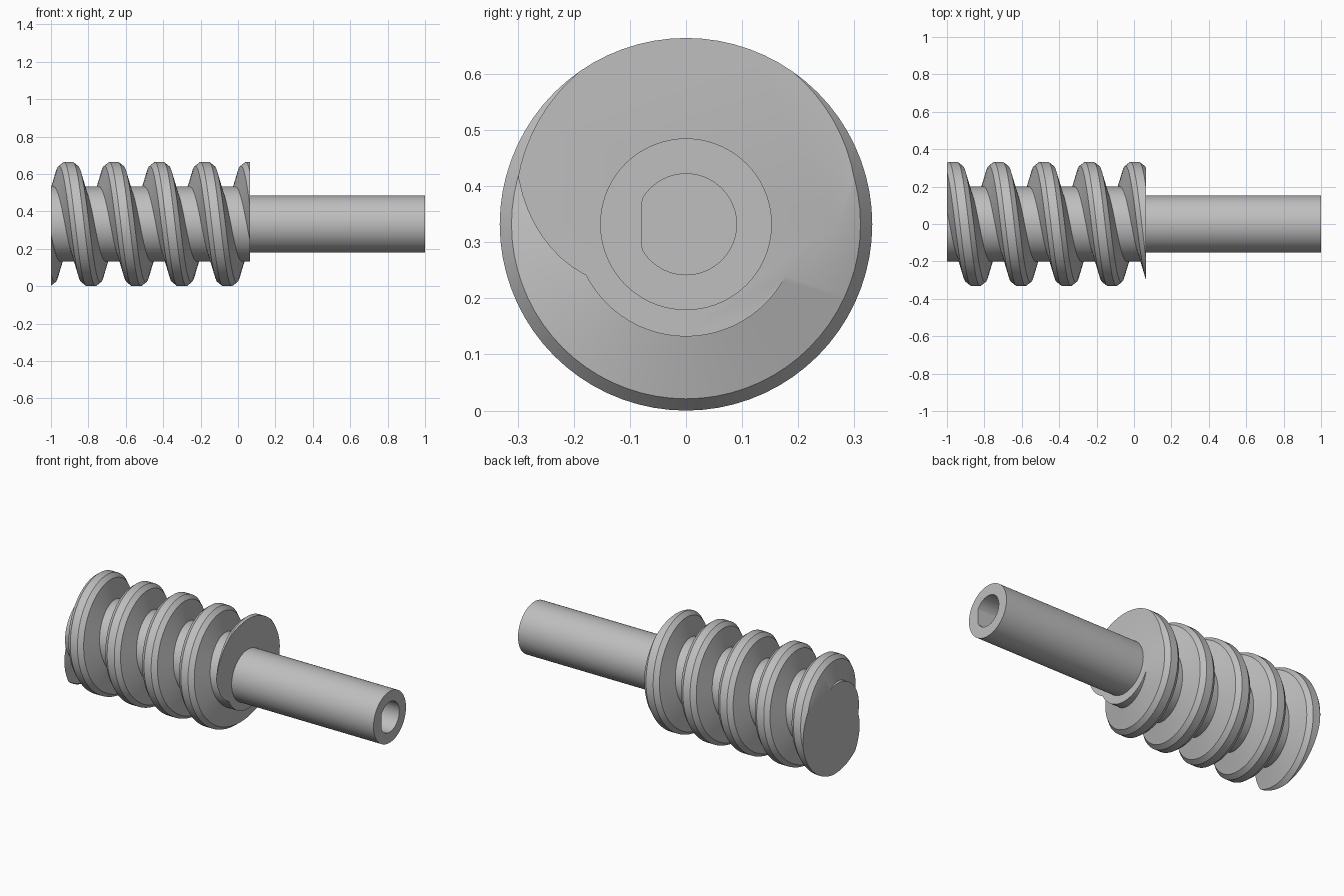
import bpy
import bmesh
from math import sin, cos, pi, radians

cube = bpy.data.objects.get("Cube")
if cube:
    bpy.data.objects.remove(cube, do_unlink=True)

AXIS_Z = 0.332
LEFT_END, SHOULDER, RIGHT_END = -1.0, 0.065, 1.0
PITCH = 0.243
SEG = 72

steel = bpy.data.materials.new("steel grey")
steel.use_nodes = True
colour = (0.52, 0.52, 0.52, 1)
steel.diffuse_color = colour
steel.node_tree.nodes["Principled BSDF"].inputs["Base Color"].default_value = colour


def finish(bm, name):
    bmesh.ops.recalc_face_normals(bm, faces=bm.faces)
    mesh = bpy.data.meshes.new(name)
    bm.to_mesh(mesh)
    bm.free()
    mesh.materials.append(steel)
    obj = bpy.data.objects.new(name, mesh)
    bpy.context.collection.objects.link(obj)
    bpy.ops.object.select_all(action='DESELECT')
    obj.select_set(True)
    bpy.context.view_layer.objects.active = obj
    bpy.ops.object.shade_smooth_by_angle(angle=radians(25))


def bridge(bm, a, b, closed):
    for i in range(len(a) if closed else len(a) - 1):
        j = (i + 1) % len(a)
        bm.faces.new((a[i], a[j], b[j], b[i]))


# Worm: one tooth and its root swept along a helix, then trimmed flat at both ends
half_tooth = [(0.079, 0.2), (0.05, 0.311), (0.0235, 0.332)]
profile = [(-w, r) for w, r in half_tooth] + [(w, r) for w, r in reversed(half_tooth)]
profile.append((PITCH - half_tooth[0][0], half_tooth[0][1]))

bm = bmesh.new()
previous = None
for step in range(-6 * SEG, 2 * SEG + 1):
    a = 2 * pi * step / SEG
    centre = SHOULDER + PITCH * step / SEG
    row = [bm.verts.new((centre + w, -r * sin(a), AXIS_Z + r * cos(a))) for w, r in profile]
    if previous:
        bridge(bm, previous, row, False)
    previous = row
bmesh.ops.remove_doubles(bm, verts=bm.verts, dist=0.0001)
for x, direction in ((LEFT_END, -1), (SHOULDER, 1)):
    cut = bmesh.ops.bisect_plane(
        bm, geom=bm.verts[:] + bm.edges[:] + bm.faces[:], dist=0.00001,
        plane_co=(x, 0, 0), plane_no=(direction, 0, 0), clear_outer=True)
    rim = [e for e in cut["geom_cut"] if isinstance(e, bmesh.types.BMEdge) and e.is_boundary]
    bmesh.ops.edgeloop_fill(bm, edges=rim)
finish(bm, "worm_thread")

# Shaft: round tube with a blind D-shaped bore
SHAFT_R, BORE_R, BORE_FLAT, BORE_END = 0.153, 0.09, -0.078, 0.5
bm = bmesh.new()


def ring(x, r, flat=-1):
    angles = [2 * pi * i / SEG for i in range(SEG)]
    return [bm.verts.new((x, max(r * cos(a), flat), AXIS_Z + r * sin(a))) for a in angles]


rings = [ring(SHOULDER - 0.01, SHAFT_R), ring(RIGHT_END, SHAFT_R),
         ring(RIGHT_END, BORE_R, BORE_FLAT), ring(BORE_END, BORE_R, BORE_FLAT)]
for a, b in zip(rings, rings[1:]):
    bridge(bm, a, b, True)
bm.faces.new(rings[0])
bm.faces.new(rings[-1])
finish(bm, "shaft")
